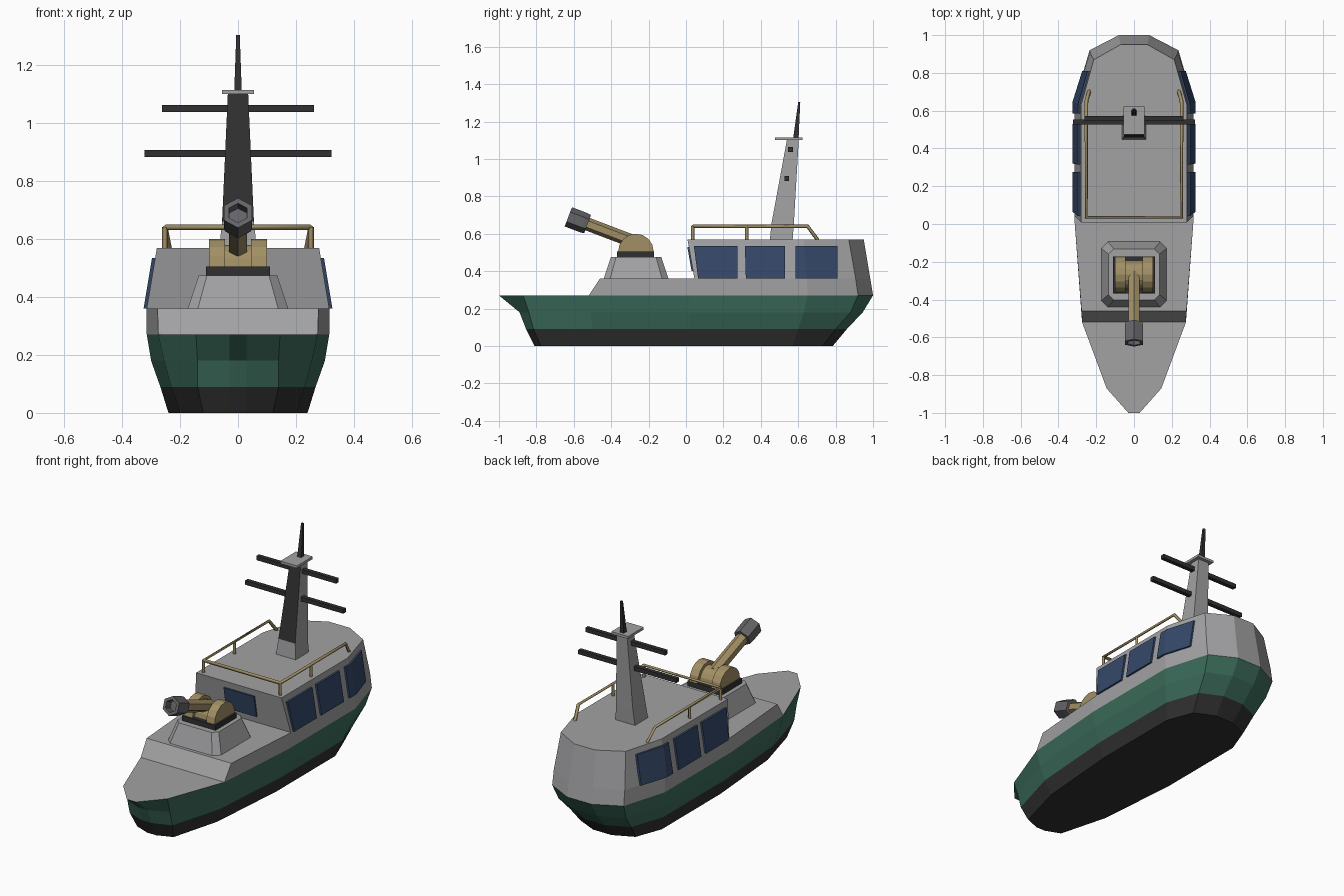
import bpy, bmesh, math
from mathutils import Vector

if "Cube" in bpy.data.objects:
    bpy.data.objects.remove(bpy.data.objects["Cube"])


def mat(name, r, g, b):
    m = bpy.data.materials.new(name)
    m.diffuse_color = (r, g, b, 1)
    m.use_nodes = True
    m.node_tree.nodes["Principled BSDF"].inputs["Base Color"].default_value = m.diffuse_color
    return m


GREY = mat("grey", .36, .36, .37)
GREEN = mat("green", .045, .15, .105)
BLACK = mat("black", .03, .03, .03)
BLUE = mat("blue_glass", .035, .065, .14)
GOLD = mat("tan", .36, .28, .13)
STEEL = mat("steel", .13, .13, .14)


def loft(name, rings, mats, pick=None):
    """Skin matching rings of points and cap both ends."""
    bm = bmesh.new()
    vs = [[bm.verts.new(p) for p in r] for r in rings]
    n = len(rings[0])
    for a, b in zip(vs, vs[1:]):
        for i in range(n):
            j = (i + 1) % n
            bm.faces.new((a[i], a[j], b[j], b[i]))
    bm.faces.new(vs[0])
    bm.faces.new(vs[-1])
    bmesh.ops.recalc_face_normals(bm, faces=bm.faces)
    if pick:
        for f in bm.faces:
            f.material_index = pick(f.calc_center_median(), f.normal)
    me = bpy.data.meshes.new(name)
    bm.to_mesh(me)
    bm.free()
    ob = bpy.data.objects.new(name, me)
    bpy.context.collection.objects.link(ob)
    for m in mats:
        me.materials.append(m)
    return ob


def outline(z, half):
    """Full ring from a starboard half outline of (x, y) or (x, y)."""
    return [(x, y, z) for x, y in half] + [(-x, y, z) for x, y in reversed(half)]


def rect(z, hx, y0, y1):
    return outline(z, [(hx, y0), (hx, y1)])


def box(name, hx, y0, y1, z0, z1, m):
    return loft(name, [rect(z0, hx, y0, y1), rect(z1, hx, y0, y1)], [m])


# hull: bow to stern half outlines, dark bottom band, green sides, grey deck
deck = [(.03, -1), (.145, -.87), (.275, -.52), (.315, .02), (.315, .65), (.235, .92), (.08, 1)]
hull = [
    (0, [(.03, -.81), (.12, -.775), (.2, -.48), (.24, .02), (.24, .57), (.18, .73), (.06, .785)]),
    (.09, [(.03, -.855), (.14, -.815), (.23, -.5), (.268, .02), (.268, .6), (.2, .8), (.07, .86)]),
    (.18, [(.03, -.89), (.14, -.84), (.255, -.51), (.3, .02), (.3, .63), (.222, .88), (.076, .945)]),
    (.27, deck)]
loft("hull", [outline(z, h) for z, h in hull], [BLACK, GREEN, GREY],
     lambda c, n: 0 if c.z < .09 else (2 if c.z > .265 else 1))

# raised deck with sloped front
stern36 = [(.315, .645), (.233, .907), (.079, .985)]
loft("raised_deck", [outline(.27, deck[2:]),
                     outline(.36, [(.278, -.46), (.315, .02)] + stern36)], [GREY])

# cabin with inward leaning walls
low = [(.315, .045)] + stern36
top = [(.28, .008), (.28, .63), (.213, .87), (.07, .95)]
loft("cabin", [outline(.36, low), outline(.57, top)], [GREY])


def wall_x(y, z):
    t = (z - .36) / .21
    pts = [Vector(a).lerp(Vector(b), t) for a, b in zip(low, top)]
    for a, b in zip(pts, pts[1:]):
        if y <= b.y:
            return a.x + (b.x - a.x) * (y - a.y) / (b.y - a.y)
    return pts[-1].x


# side windows follow the wall, the rear one bends round the corner
for side, s in (("right", 1), ("left", -1)):
    for k, ys in enumerate(([(.065, .042), (.275, .275)], [(.32, .315), (.53, .53)],
                            [(.585, .585), (.645, .634), (.81, .81)])):
        rings = []
        for yb, yt in ys:
            xb, xt = wall_x(yb, .36), wall_x(yt, .535)
            rings.append([(s * (xb - .01), yb, .36), (s * (xb + .011), yb, .36),
                          (s * (xt + .011), yt, .535), (s * (xt - .01), yt, .535)])
        loft(f"{side}_window_{k + 1}", rings, [BLUE])

# front window on the forward leaning wall
loft("front_window", [rect(.4, .1, .03, .06), rect(.53, .1, .007, .04)], [BLUE])

# gun pedestal (chamfered square) and turntable


def octo(z, r, c, cy):
    h = [(r - c, cy - r), (r, cy - r + c), (r, cy + r - c), (r - c, cy + r)]
    return outline(z, h)


loft("gun_pedestal", [octo(.355, .175, .035, -.267), octo(.475, .135, .028, -.267)], [GREY])
box("gun_turntable", .11, -.368, -.172, .472, .505, BLACK)


# gun cheeks and inner drum: domed side profile
def dome(name, x0, x1, r, m):
    prof = [(-.268 - r * math.cos(a), .505 + r * math.sin(a))
            for a in [math.pi * i / 8 for i in range(9)]]
    return loft(name, [[(x, y, z) for y, z in prof] for x in (x0, x1)], [m])


dome("right_gun_cheek", .045, .1, .095, GOLD)
dome("left_gun_cheek", -.1, -.045, .095, GOLD)
dome("gun_drum", -.046, .046, .075, GOLD)

# barrel and hollow muzzle: six sided tubes on an inclined axis
breech = Vector((0, -.26, .55))
axis = Vector((0, -1, .38)).normalized()
up = Vector((0, axis.z, -axis.y))


def hexring(d, r):
    c = breech + axis * d
    return [c + up * r * math.cos(a) + Vector((r * math.sin(a), 0, 0))
            for a in [math.pi * i / 3 for i in range(6)]]


loft("gun_barrel", [hexring(0, .035), hexring(.32, .035)], [GOLD])
loft("muzzle", [hexring(.285, .052), hexring(.31, .055), hexring(.395, .055),
                hexring(.395, .036), hexring(.35, .034)], [STEEL])

# mast: flared foot, tapered raked column with dark front
loft("mast", [rect(.565, .065, .448, .57), rect(.66, .055, .458, .577), rect(1.105, .035, .54, .603)],
     [GREY, BLACK], lambda c, n: 1 if c.z > .7 and n.y < -.7 else 0)
box("mast_platform", .055, .475, .622, 1.1, 1.115, GREY)
loft("antenna", [rect(1.11, .013, .573, .602), rect(1.305, .006, .6, .611)], [BLACK])
box("lower_yard", .322, .527, .552, .883, .908, BLACK)
box("upper_yard", .262, .546, .571, 1.038, 1.063, BLACK)


# roof railing: square tubes swept along paths
def tube(name, paths, r):
    cu = bpy.data.curves.new(name, "CURVE")
    cu.dimensions = "3D"
    cu.bevel_depth = r
    cu.bevel_resolution = 0
    cu.use_fill_caps = True
    for p in paths:
        sp = cu.splines.new("POLY")
        sp.points.add(len(p) - 1)
        for q, co in zip(sp.points, p):
            q.co = (*co, 1)
    ob = bpy.data.objects.new(name, cu)
    bpy.context.collection.objects.link(ob)
    cu.materials.append(GOLD)


side = [(.237, .705, .565), (.252, .65, .64), (.252, .036, .64)]
rail = side + [(-x, y, z) for x, y, z in reversed(side)]
posts = [[(x, y, .565), (x, y, .64)] for x in (-.252, .252) for y in (.036, .325)]
tube("roof_railing", [rail] + posts, .01)
